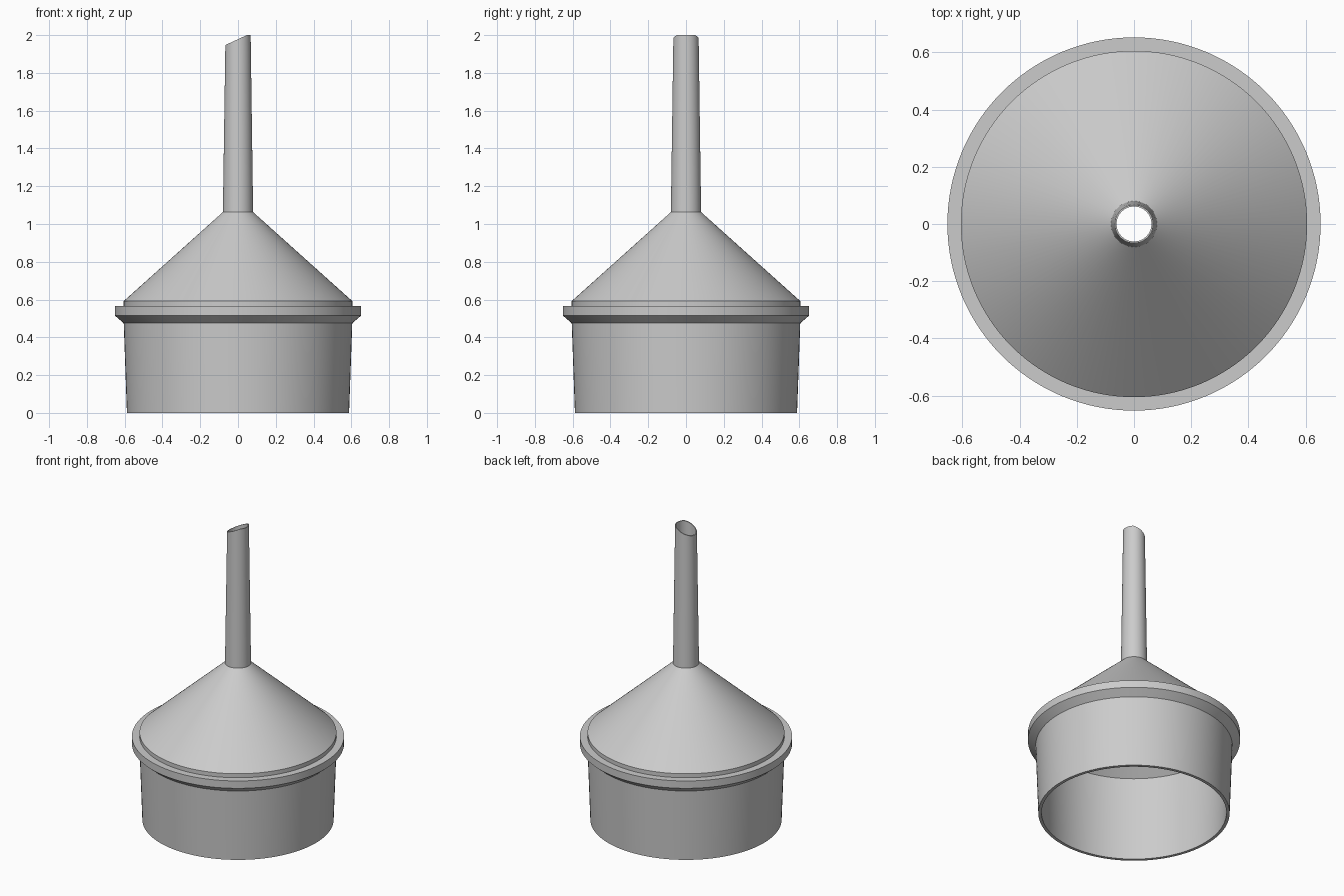
import bpy
import bmesh
from math import radians
from mathutils import Matrix, Vector

cube = bpy.data.objects.get("Cube")
if cube:
    bpy.data.objects.remove(cube, do_unlink=True)

SEGMENTS = 128

grey = bpy.data.materials.new("plain grey")
grey.use_nodes = True
COLOUR = (0.6, 0.6, 0.6, 1)
grey.diffuse_color = COLOUR
grey.node_tree.nodes["Principled BSDF"].inputs["Base Color"].default_value = COLOUR


def lathe(name, profile, shape=None):
    """Revolve a closed (radius, height) profile about z."""
    bm = bmesh.new()
    rings = []
    for i in range(SEGMENTS):
        turn = Matrix.Rotation(radians(360) * i / SEGMENTS, 3, "Z")
        rings.append([bm.verts.new(turn @ Vector((r, 0, z))) for r, z in profile])
    count = len(profile)
    for i, ring in enumerate(rings):
        following = rings[(i + 1) % SEGMENTS]
        for j in range(count):
            k = (j + 1) % count
            bm.faces.new((ring[j], following[j], following[k], ring[k]))
    if shape:
        for v in bm.verts:
            shape(v)
    bmesh.ops.recalc_face_normals(bm, faces=bm.faces)
    mesh = bpy.data.meshes.new(name)
    bm.to_mesh(mesh)
    bm.free()
    mesh.materials.append(grey)
    obj = bpy.data.objects.new(name, mesh)
    bpy.context.collection.objects.link(obj)
    bpy.ops.object.select_all(action="DESELECT")
    obj.select_set(True)
    bpy.context.view_layer.objects.active = obj
    bpy.ops.object.shade_smooth_by_angle(angle=radians(25))
    return obj


def slant_tip(v):
    # Oblique cut across the spout mouth, leaving a small flat on the left
    if v.co.z > 1.5:
        v.co.z = min(2.0, 2.0 + (v.co.x - 0.047) * 0.46)


# Hollow body: cylinder wall, bevelled flange, lip, cone and tapered spout
lathe("funnel", [
    (0.588, 0), (0.605, 0.475),                       # outer wall
    (0.652, 0.515), (0.652, 0.565), (0.605, 0.565),   # flange
    (0.605, 0.592), (0.08, 1.063),                    # lip and cone
    (0.067, 2), (0.061, 2),                           # spout
    (0.065, 1.05), (0.585, 0.58), (0.568, 0),         # inside
], slant_tip)
